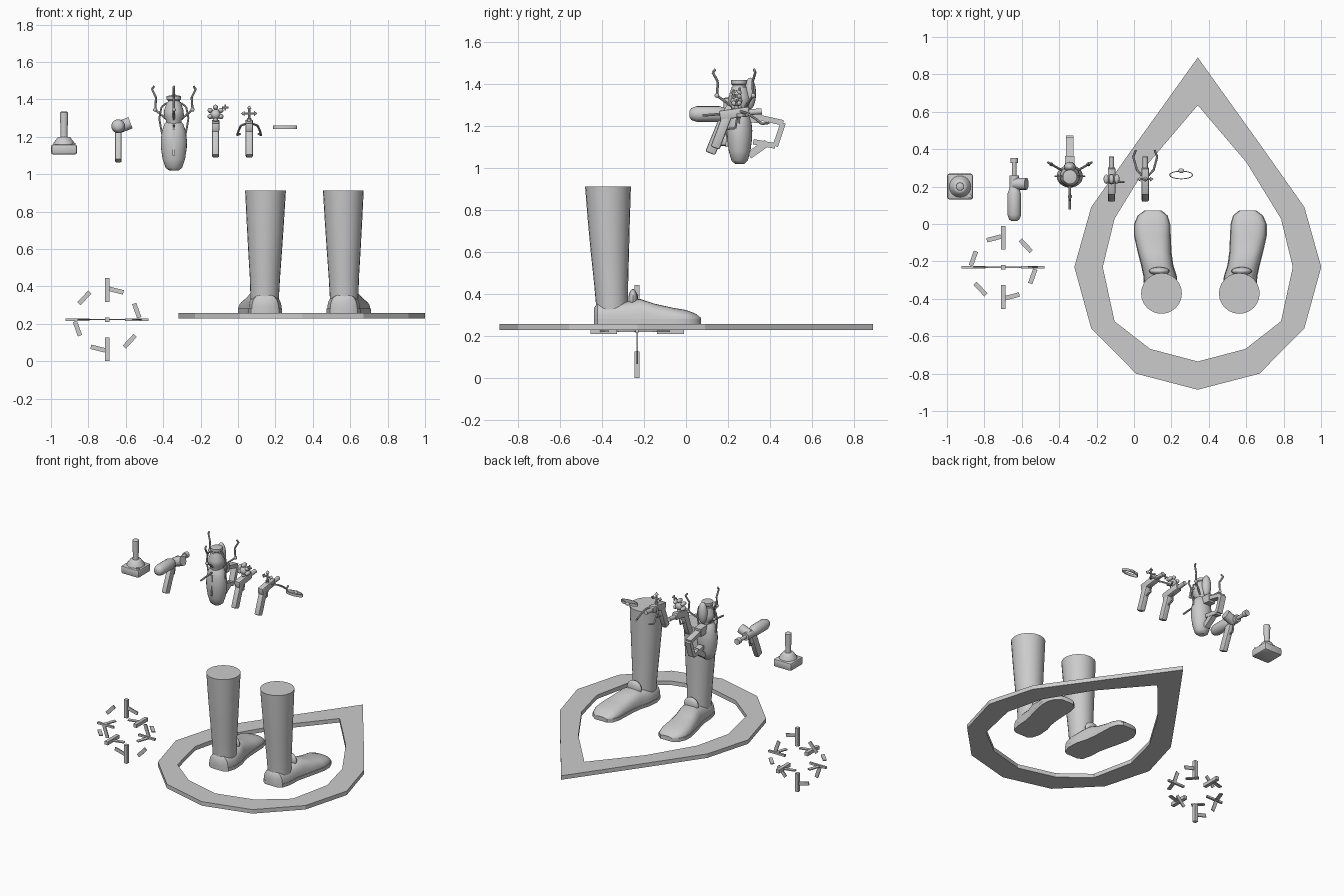
import bpy, bmesh, math
from mathutils import Vector, Matrix

if "Cube" in bpy.data.objects:
    bpy.data.objects.remove(bpy.data.objects["Cube"])

TAU = 2 * math.pi


def finish(name, bm, smooth=True):
    bmesh.ops.recalc_face_normals(bm, faces=bm.faces)
    me = bpy.data.meshes.new(name)
    bm.to_mesh(me)
    bm.free()
    ob = bpy.data.objects.new(name, me)
    bpy.context.collection.objects.link(ob)
    if smooth:
        bpy.ops.object.select_all(action='DESELECT')
        ob.select_set(True)
        bpy.context.view_layer.objects.active = ob
        bpy.ops.object.shade_smooth_by_angle(angle=math.radians(40))
    return ob


def loft(name, rings, smooth=True):
    bm = bmesh.new()
    vs = [[bm.verts.new(p) for p in r] for r in rings]
    n = len(vs[0])
    for a, b in zip(vs, vs[1:]):
        for i in range(n):
            bm.faces.new((a[i], a[(i + 1) % n], b[(i + 1) % n], b[i]))
    bm.faces.new(vs[0])
    bm.faces.new(vs[-1])
    return finish(name, bm, smooth)


def oval(cx, cy, z, rx, ry, n=24):
    return [(cx + rx * math.cos(TAU * i / n), cy + ry * math.sin(TAU * i / n), z) for i in range(n)]


def lathe(name, cx, cy, prof, sy=1, n=24):
    return loft(name, [oval(cx, cy, z, r, r * sy, n) for r, z in prof])


def rod(name, p, q, r1, r2=None, n=16):
    p, q = Vector(p), Vector(q)
    d = q - p
    m = Matrix.Translation((p + q) / 2) @ d.to_track_quat('Z', 'Y').to_matrix().to_4x4()
    bm = bmesh.new()
    bmesh.ops.create_cone(bm, cap_ends=True, segments=n, radius1=r1,
                          radius2=r1 if r2 is None else r2, depth=d.length, matrix=m)
    return finish(name, bm)


def chain(name, pts, r, n=8):
    for i, (a, b) in enumerate(zip(pts, pts[1:])):
        rod(f"{name}_{i}", a, b, r, n=n)


def ball(name, c, r):
    bm = bmesh.new()
    bmesh.ops.create_uvsphere(bm, u_segments=16, v_segments=10, radius=1,
                              matrix=Matrix.Translation(c) @ Matrix.Diagonal((*r, 1)))
    return finish(name, bm)


def bar(name, p, q, w, h, side=(0, 1, 0), bevel=0):
    """Rectangular bar from p to q, thickness h along side and w across it."""
    p, q, s = Vector(p), Vector(q), Vector(side)
    d = q - p
    t = d.normalized()
    s = (s - t * s.dot(t)).normalized()
    m = Matrix((t * d.length, s * h, t.cross(s) * w)).transposed().to_4x4()
    m.translation = (p + q) / 2
    bm = bmesh.new()
    bmesh.ops.create_cube(bm, size=1, matrix=m)
    if bevel:
        bmesh.ops.bevel(bm, geom=bm.edges[:], offset=bevel, segments=2, affect='EDGES', profile=0.5)
    return finish(name, bm, bool(bevel))


# Teardrop floor ring, right half of each outline mirrored
def teardrop(half):
    return half + [(-x, y) for x, y in half[-2:0:-1]]


outer = teardrop([(0, .89), (.33, .43), (.57, .09), (.66, -.23), (.57, -.557), (.33, -.8), (0, -.886)])
inner = teardrop([(0, .635), (.26, .33), (.445, .028), (.508, -.23), (.445, -.52), (.255, -.668), (0, -.735)])
bm = bmesh.new()
loops = [[bm.verts.new((x + .341, y, z)) for x, y in o]
         for o, z in ((outer, .23), (outer, .258), (inner, .258), (inner, .23))]
for k in range(4):
    a, b = loops[k], loops[(k + 1) % 4]
    for i in range(12):
        bm.faces.new((a[i], a[(i + 1) % 12], b[(i + 1) % 12], b[i]))
finish("floor_ring", bm, False)

# Boots, mirrored about x = 0.355
stations = [(-.438, .145, .045, .335), (-.42, .145, .072, .358), (-.36, .145, .088, .36), (-.28, .14, .087, .365),
            (-.22, .124, .084, .378), (-.15, .11, .088, .355), (-.06, .098, .096, .335),
            (0, .097, .094, .325), (.045, .1, .078, .308), (.072, .102, .045, .288)]
shins = [(.30, .143, -.352, .074), (.36, .143, -.352, .077), (.45, .144, -.356, .081),
         (.6, .145, -.362, .091), (.75, .146, -.367, .1), (.912, .147, -.371, .109)]
for side, s in (("left", 1), ("right", -1)):
    X = lambda x: .355 + s * (x - .355)
    loft(side + "_shin", [oval(X(cx), cy, z, r, r) for z, cx, cy, r in shins])
    rings = []
    for y, cx, hw, zt in stations:
        ring = []
        for i in range(15):
            a = math.pi * i / 14
            c = math.cos(a)
            ring.append((X(cx + hw * math.copysign(abs(c) ** .7, c)), y,
                         .27 + (zt - .27) * max(math.sin(a), 0) ** .75))
        rings.append(ring)
    loft(side + "_shoe", rings)
    edge = [(cx + hw * 1.03, y) for y, cx, hw, z in stations]
    edge += [(cx - hw * 1.03, y) for y, cx, hw, z in reversed(stations)]
    loft(side + "_sole", [[(X(x), y, z) for x, y in edge] for z in (.258, .282)])
    ball(side + "_tongue", (X(.135), -.252, .375), (.055, .022, .05))

# Cluster of direction markers: bars on the axes, flat ticks in two planes
C = Vector((-.7, -.232, .223))
for k in range(3):
    for s in (1, -1):
        d = Vector([s if j == k else 0 for j in range(3)])
        w = .014 if k == 0 else .024
        bar("axis_marker", C + d * .095, C + d * .222, w, w, (0, 0, 1) if k != 2 else (0, 1, 0))
for x1, v1, x2, v2 in ((.01, .165, .087, .145), (.145, .086, .172, .01), (.15, -.085, .092, -.147)):
    for s in (1, -1):
        bar("upright_tick", C + s * Vector((x1, 0, v1)), C + s * Vector((x2, 0, v2)), .024, .007, (0, 1, 0))
        bar("level_tick", C + s * Vector((-x1, v1, 0)), C + s * Vector((-x2, v2, 0)), .024, .007, (0, 0, 1))

# Joystick
bar("joystick_base", (-.93, .2, 1.105), (-.93, .2, 1.16), .138, .138, (0, 1, 0), .012)
lathe("joystick_boot", -.93, .2, [(.058, 1.158), (.055, 1.17), (.042, 1.185), (.035, 1.197), (.027, 1.2)])
lathe("joystick_stick", -.93, .2, [(.02, 1.195), (.018, 1.22), (.022, 1.31), (.021, 1.33), (.014, 1.335)])
rod("joystick_button", (-.878, .15, 1.155), (-.878, .15, 1.168), .01)

# Tank pistol
x = -.64
tank = [(.016, .015), (.025, .028), (.05, .037), (.16, .037), (.185, .028), (.2, .018)]
loft("pistol_tank", [[(x + r * math.cos(TAU * i / 20), y, 1.257 + r * math.sin(TAU * i / 20))
                      for i in range(20)] for y, r in tank])
rod("pistol_receiver", (x, .18, 1.25), (x, .26, 1.25), .026)
rod("pistol_barrel", (x, .25, 1.25), (x, .34, 1.25), .012)
rod("pistol_muzzle", (x, .325, 1.25), (x, .353, 1.25), .02)
rod("pistol_gauge", (-.64, .215, 1.25), (-.575, .215, 1.275), .032)
bar("pistol_grip", (x, .115, 1.07), (x, .185, 1.24), .05, .036, (1, 0, 0), .008)
chain("pistol_trigger", [(x, .165, 1.17), (x, .21, 1.17), (x, .22, 1.23)], .005)

# Large clawed device
x, yc = -.343, .262
lathe("device_shell", x, .255, [(.025, 1.02), (.045, 1.035), (.06, 1.08), (.069, 1.14), (.07, 1.18),
                                (.064, 1.23), (.05, 1.27), (.035, 1.285)], .86)
bar("device_shell_seam", (x, .198, 1.1), (x, .205, 1.24), .02, .012, (1, 0, 0))
lathe("device_core", x, .255, [(.04, 1.24), (.042, 1.29), (.054, 1.31), (.052, 1.34), (.038, 1.385)])
lathe("device_nozzle", x, .252, [(.032, 1.36), (.032, 1.395), (.038, 1.4), (.038, 1.418), (.028, 1.42)])
ball("device_cell", (x, .305, 1.355), (.032, .028, .075))
bar("device_back_block", (x, .24, 1.25), (x, .36, 1.24), .055, .05, (1, 0, 0))
chain("device_fin", [(x, .078, 1.25), (x, .2, 1.26)], .006)
frame = [(.33, 1.245), (.462, 1.215), (.425, 1.105), (.32, 1.125)]
for (y1, z1), (y2, z2) in zip(frame, frame[1:]):
    bar("device_handle", (x, y1, z1), (x, y2, z2), .026, .04, (1, 0, 0))
bar("device_rear_foot", (x, .3, 1.06), (x, .385, 1.12), .035, .036, (1, 0, 0))
for k, a in enumerate((30, 150, 270)):
    c, s = math.cos(math.radians(a)), math.sin(math.radians(a))
    chain(f"device_claw_{k}", [(x + r * c, yc + r * s, z) for r, z in
                               ((.04, 1.29), (.115, 1.345), (.11, 1.41), (.135, 1.455), (.122, 1.47))], .006)
    ball("device_claw_joint", (x + .115 * c, yc + .115 * s, 1.345), (.011,) * 3)
for s in (1, -1):
    chain("device_cable", [(x + s * r, .255, z) for r, z in
                           ((.04, 1.38), (.066, 1.36), (.078, 1.3), (.068, 1.24), (.06, 1.2))], .005)


# Two small pistols sharing grip, frame and barrel
def pistol(tag, x):
    bar(tag + "_grip", (x, .138, 1.095), (x, .2, 1.26), .045, .038, (1, 0, 0), .008)
    bar(tag + "_frame", (x, .16, 1.25), (x, .3, 1.27), .045, .04, (1, 0, 0), .006)
    rod(tag + "_barrel", (x, .29, 1.265), (x, .36, 1.27), .014)
    chain(tag + "_trigger", [(x, .19, 1.185), (x, .235, 1.19), (x, .245, 1.25)], .005)


pistol("orb_pistol", -.12)
ball("orb_pistol_core", (-.12, .24, 1.32), (.028,) * 3)
for i in range(6):
    a = TAU * i / 6 + math.pi / 6
    ball("orb_pistol_orb", (-.12 + .033 * math.cos(a), .24, 1.325 + .033 * math.sin(a)), (.014, .025, .014))
rod("orb_pistol_dial_bar", (-.085, .225, 1.357), (-.052, .225, 1.357), .005, n=8)
rod("orb_pistol_dial_post", (-.068, .225, 1.34), (-.068, .225, 1.374), .005, n=8)

x = .06
pistol("claw_pistol", x)
for s in (1, -1):
    chain("claw_pistol_prong", [(x + s * dx, y, z) for dx, y, z in
                                ((.018, .26, 1.27), (.045, .29, 1.26), (.056, .33, 1.235), (.064, .36, 1.21),
                                 (.05, .395, 1.215))], .006)
    # four-way sight
    for d in (Vector((s, 0, 0)), Vector((0, 0, s))):
        c = Vector((x, .24, 1.325))
        rod("claw_pistol_sight_arm", c, c + d * .036, .006, n=8)
        rod("claw_pistol_sight_tip", c + d * .026, c + d * .043, .013, .001, n=8)
rod("claw_pistol_sight_post", (x, .24, 1.26), (x, .24, 1.3), .01)

# Small oval band with a bead at the back
bm = bmesh.new()
rims = [[bm.verts.new(p) for p in oval(.252, .262, z, rx, ry, 28)]
        for z, rx, ry in ((1.242, .064, .023), (1.26, .064, .023), (1.26, .058, .018), (1.242, .058, .018))]
for k in range(4):
    a, b = rims[k], rims[(k + 1) % 4]
    for i in range(28):
        bm.faces.new((a[i], a[(i + 1) % 28], b[(i + 1) % 28], b[i]))
finish("oval_band", bm)
ball("oval_band_bead", (.252, .285, 1.251), (.016, .012, .009))
